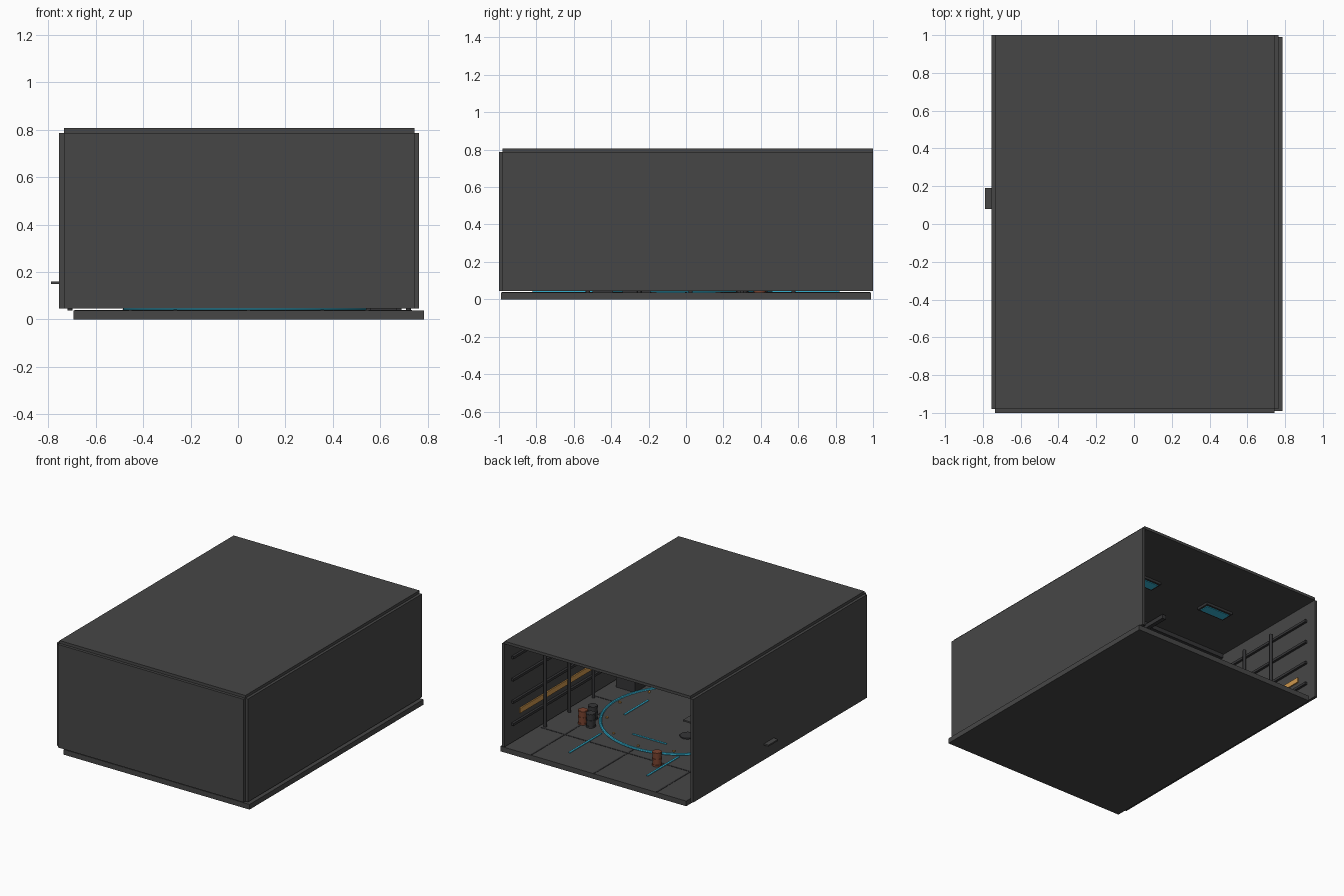
import bpy, math

if "Cube" in bpy.data.objects:
    bpy.data.objects.remove(bpy.data.objects["Cube"])

def mat(name, c):
    m = bpy.data.materials.new(name)
    m.diffuse_color = (*c, 1)
    m.use_nodes = True
    m.node_tree.nodes["Principled BSDF"].inputs["Base Color"].default_value = m.diffuse_color
    return m

GREY = mat("wall_grey", (0.062, 0.062, 0.062))
DARK = mat("dark_grey", (0.036, 0.036, 0.038))
CYAN = mat("cyan_light", (0.035, 0.45, 0.65))
ORANGE = mat("orange_strip", (0.62, 0.31, 0.075))
RUST = mat("rust_brown", (0.19, 0.055, 0.028))

def finish(o, name, m):
    o.name = name
    o.data.materials.append(m)
    return o

def box(name, x0, x1, y0, y1, z0, z1, m):
    bpy.ops.mesh.primitive_cube_add(size=1, location=((x0+x1)/2, (y0+y1)/2, (z0+z1)/2))
    o = bpy.context.object
    o.scale = (x1-x0, y1-y0, z1-z0)
    bpy.ops.object.transform_apply(location=False, rotation=False)
    return finish(o, name, m)

def cbox(name, c, s, m):
    return box(name, c[0]-s[0]/2, c[0]+s[0]/2, c[1]-s[1]/2, c[1]+s[1]/2,
               c[2]-s[2]/2, c[2]+s[2]/2, m)

def cyl(name, x, y, z0, z1, r, m, n=16):
    bpy.ops.mesh.primitive_cylinder_add(vertices=n, radius=r, depth=z1-z0, location=(x, y, (z0+z1)/2))
    o = finish(bpy.context.object, name, m)
    bpy.ops.object.shade_smooth_by_angle(angle=math.radians(40))
    return o

FT = 0.037      # floor top
CX = 0.045      # pad centre

# shell: floor, three walls, ceiling (back is open)
box("floor", -0.695, 0.785, -0.99, 0.99, 0, FT, GREY)
box("left_wall", -0.755, -0.735, -0.98, 1, 0.045, 0.787, GREY)
box("right_wall", 0.745, 0.765, -0.98, 1, 0.045, 0.787, GREY)
box("front_wall", -0.735, 0.745, -1, -0.98, 0.045, 0.787, GREY)
box("ceiling", -0.735, 0.745, -0.98, 1, 0.787, 0.807, GREY)

# floor panel seams
for i, d in enumerate((-0.5, 0, 0.5)):
    box(f"floor_seam_y_{i}", CX+d-0.006, CX+d+0.006, -0.985, 0.985, FT, FT+0.002, DARK)
    y = d*1.2
    box(f"floor_seam_x_{i}", -0.69, 0.735, y-0.006, y+0.006, FT, FT+0.002, DARK)

# landing pad with glowing ring, marker dots and guide lines
cyl("landing_pad", CX, 0, FT, FT+0.004, 0.52, GREY, 64)
bpy.ops.mesh.primitive_torus_add(location=(CX, 0, FT+0.004), major_radius=0.522, minor_radius=0.01,
                                 major_segments=64, minor_segments=8)
finish(bpy.context.object, "pad_ring", CYAN)
bpy.ops.object.shade_smooth_by_angle()
for i in range(12):
    a = math.radians(30*i)
    cyl(f"pad_dot_{i}", CX+0.48*math.cos(a), 0.48*math.sin(a), FT+0.003, FT+0.012, 0.009, ORANGE, 8)
for i, s in enumerate((-1, 1)):
    cbox(f"pad_line_y_{i}", (CX+0.35*s, 0, FT+0.006), (0.014, 0.27, 0.005), CYAN)
    cbox(f"pad_line_x_{i}", (CX, 0.35*s, FT+0.006), (0.27, 0.014, 0.005), CYAN)
    for j, t in enumerate((-1, 1)):
        cbox(f"guide_line_{i}{j}", (CX+0.31*s, 0.64*t, FT+0.004), (0.014, 0.36, 0.005), CYAN)

# wall rails, pipes and orange strips on both side walls
for side, x, s in (("left", -0.735, 1), ("right", 0.745, -1)):
    for i in range(4):
        cbox(f"{side}_rail_{i}", (x+s*0.008, 0, 0.18+0.16*i), (0.018, 1.84, 0.018), DARK)
    for i in range(5):
        cyl(f"{side}_pipe_{i}", x+s*0.026, -0.525+0.275*i, FT, 0.70, 0.011, DARK, 10)
    cbox(f"{side}_orange_strip", (x+s*0.005, 0, 0.245), (0.009, 1.66, 0.036), ORANGE)

# ceiling lights and cross beams
for i, x in enumerate((-0.31, 0.31)):
    for j, y in enumerate((-0.47, 0.47)):
        cbox(f"light_housing_{i}{j}", (x, y, 0.778), (0.22, 0.10, 0.018), DARK)
        cbox(f"light_panel_{i}{j}", (x, y, 0.767), (0.19, 0.07, 0.006), CYAN)
cbox("ceiling_beam_x", (0.005, 0.04, 0.772), (1.47, 0.03, 0.03), DARK)
cbox("ceiling_beam_y", (-0.07, 0.0, 0.752), (0.03, 0.46, 0.03), DARK)

# inner door on the front wall
cbox("door_frame", (CX, -0.972, 0.27), (0.56, 0.016, 0.45), DARK)
for i, s in enumerate((-1, 1)):
    cbox(f"door_leaf_{i}", (CX+0.13*s, -0.965, 0.26), (0.25, 0.02, 0.41), GREY)

# barrels with hoops
def barrel(name, x, y, m):
    cyl(name, x, y, FT, FT+0.1, 0.03, m)
    for i, z in enumerate((0.008, 0.05, 0.092)):
        cyl(f"{name}_hoop_{i}", x, y, FT+z-0.006, FT+z+0.006, 0.033, m)

barrel("rust_barrel_a", 0.545, 0.394, RUST)
barrel("grey_barrel_a", 0.476, 0.403, DARK)
barrel("grey_barrel_b", 0.532, 0.30, DARK)
barrel("rust_barrel_b", -0.222, 0.645, RUST)

# crates by the right wall
box("crate_large", 0.54, 0.69, -0.34, -0.19, FT, 0.18, DARK)
box("crate_small", 0.56, 0.67, -0.50, -0.39, FT, 0.14, DARK)

# small parked craft, one wing tip passing through the left wall
bpy.ops.mesh.primitive_uv_sphere_add(segments=20, ring_count=10, location=(-0.45, 0.1, 0.15))
hull = finish(bpy.context.object, "craft_hull", DARK)
hull.scale = (0.08, 0.2, 0.055)
bpy.ops.object.shade_smooth_by_angle(angle=math.radians(40))
cbox("craft_wing", (-0.45, 0.135, 0.155), (0.68, 0.11, 0.011), GREY)
for i, (x, y) in enumerate(((-0.45, -0.02), (-0.45, 0.22))):
    cyl(f"craft_leg_{i}", x, y, FT, 0.13, 0.012, DARK, 10)
cyl("service_hatch", -0.13, 0.17, FT, FT+0.012, 0.05, DARK, 24)
